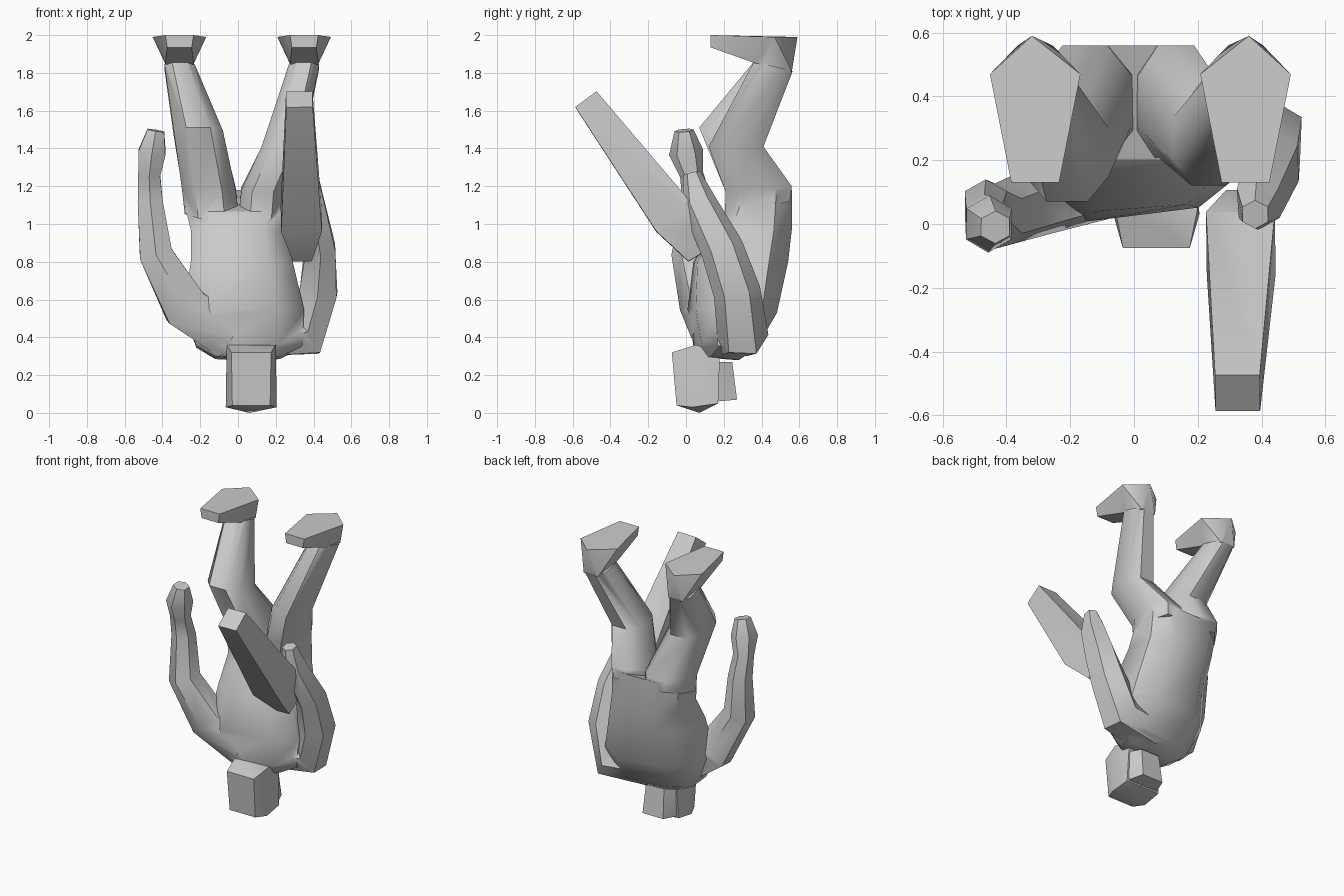
import bpy, bmesh, math
from mathutils import Vector as V

if "Cube" in bpy.data.objects:
    bpy.data.objects.remove(bpy.data.objects["Cube"])


def select(ob):
    bpy.ops.object.select_all(action='DESELECT')
    ob.select_set(True)
    bpy.context.view_layer.objects.active = ob


def smooth(ob, angle=50):
    select(ob)
    bpy.ops.object.shade_smooth_by_angle(angle=math.radians(angle))


def finish(name, bm):
    bmesh.ops.recalc_face_normals(bm, faces=bm.faces)
    me = bpy.data.meshes.new(name)
    bm.to_mesh(me)
    bm.free()
    ob = bpy.data.objects.new(name, me)
    bpy.context.collection.objects.link(ob)
    return ob


def loft(name, rings, n, square):
    """Skin a row of (centre, half axis u, half axis v) rings; square < 1 fills the corners."""
    bm = bmesh.new()
    k = 1 / math.cos(math.pi / n)

    def f(t):
        return math.copysign(abs(t * k) ** square, t)
    loops = []
    for c, u, v in rings:
        ang = [2 * math.pi * (i + 0.5) / n for i in range(n)]
        loops.append([bm.verts.new(c + u * f(math.cos(a)) + v * f(math.sin(a))) for a in ang])
    for a, b in zip(loops, loops[1:]):
        for i in range(n):
            j = (i + 1) % n
            bm.faces.new((a[i], a[j], b[j], b[i]))
    bm.faces.new(loops[0])
    bm.faces.new(loops[-1])
    return finish(name, bm)


def slices(name, secs, square=0.8):
    """Sections: centre x, half width, front y, z, back y, z, twist in y."""
    rings = []
    for cx, hw, yf, zf, yb, zb, tw in secs:
        f, b = V((cx, yf, zf)), V((cx, yb, zb))
        rings.append(((f + b) / 2, V((hw, tw, 0)), (b - f) / 2))
    return loft(name, rings, 8, square)


def limb(name, path, n=6):
    """Path points: x, y, z, half width, half depth; rings follow the path."""
    pts = [V(p[:3]) for p in path]
    rings = []
    for i, p in enumerate(path):
        t = (pts[min(i + 1, len(pts) - 1)] - pts[max(i - 1, 0)]).normalized()
        v = V((0, 1, 0))
        v = (v - t * v.dot(t)).normalized()
        rings.append((pts[i], v.cross(t) * p[3], v * p[4]))
    return loft(name, rings, n, 0.9)


def hull(name, pts):
    bm = bmesh.new()
    for p in pts:
        bm.verts.new(p)
    r = bmesh.ops.convex_hull(bm, input=bm.verts)
    bmesh.ops.delete(bm, geom=[g for g in r['geom_interior'] if isinstance(g, bmesh.types.BMVert)],
                     context='VERTS')
    return finish(name, bm)


def weld(base, parts):
    """Union parts into base so that no hidden inner walls remain."""
    for p in parts:
        select(base)
        m = base.modifiers.new("union", 'BOOLEAN')
        m.operation, m.solver, m.object = 'UNION', 'EXACT', p
        bpy.ops.object.modifier_apply(modifier=m.name)
        bpy.data.objects.remove(p)
    smooth(base)


# Head, upside down, with the hair block behind it
head = hull("head", [(0.06, 0.07, 0.0)] + [(0.07 + s * w, y, z) for s in (-1, 1) for w, y, z in (
    (0.10, -0.05, 0.04), (0.105, -0.075, 0.32), (0.135, 0.03, 0.03),
    (0.13, 0.05, 0.36), (0.13, 0.17, 0.05), (0.12, 0.18, 0.33))])
hair = hull("hair", [(0.07 + s * w, y, z) for s in (-1, 1) for w, y, z in (
    (0.12, 0.16, 0.06), (0.12, 0.16, 0.27), (0.08, 0.27, 0.07), (0.07, 0.245, 0.27))])

# Torso from neck up to hips
body = slices("body", [
    (0.05, 0.17, 0.07, 0.30, 0.27, 0.28, 0.02),
    (0.06, 0.28, 0.06, 0.36, 0.35, 0.34, 0.04),
    (0.03, 0.32, 0.03, 0.55, 0.46, 0.53, 0.04),
    (0.02, 0.27, 0.05, 0.80, 0.53, 0.80, 0.02),
    (0.0, 0.25, 0.15, 0.97, 0.56, 0.97, 0.0),
    (-0.02, 0.26, 0.20, 1.065, 0.56, 1.18, 0.0)], 0.7)
parts = [head, hair]

# Legs and feet
for s, side, hip, knee in (
        (-1, "left", (-0.14, 0.142), (-0.21, 0.13, 0.07, 1.51, 0.38, 1.45, 0)),
        (1, "right", (0.12, 0.115), (0.235, 0.11, 0.12, 1.41, 0.41, 1.41, 0))):
    ax = -0.31 if s < 0 else 0.35
    parts.append(slices(side + "_leg", [
        (*hip, 0.205, 1.03, 0.55, 1.12, 0), (hip[0] * 1.1, hip[1], 0.21, 1.17, 0.56, 1.20, 0),
        knee, (ax, 0.08, 0.36, 1.86, 0.565, 1.81, 0)]))
    parts.append(hull(side + "_foot", [(ax + 0.01 * s, 0.59, 1.99)]
                 + [(ax + k * w, y, z) for k in (-1, 1) for w, y, z in (
                     (0.142, 0.47, 1.99), (0.075, 0.13, 2.0), (0.065, 0.13, 1.935),
                     (0.075, 0.37, 1.85), (0.055, 0.56, 1.805))]))

# Arms, hands included
parts.append(limb("left_arm", [
    (-0.05, 0.14, 0.41, 0.12, 0.10), (-0.28, 0.08, 0.56, 0.12, 0.10),
    (-0.435, 0.025, 0.84, 0.088, 0.09), (-0.465, 0.06, 1.12, 0.066, 0.07),
    (-0.47, 0.03, 1.26, 0.058, 0.055), (-0.455, 0.0, 1.38, 0.072, 0.08),
    (-0.435, -0.01, 1.495, 0.045, 0.045)]))
parts.append(limb("right_arm", [
    (0.10, 0.24, 0.42, 0.12, 0.13), (0.36, 0.30, 0.42, 0.125, 0.12),
    (0.425, 0.27, 0.64, 0.10, 0.11), (0.435, 0.19, 0.87, 0.08, 0.10),
    (0.39, 0.065, 1.12, 0.065, 0.08), (0.38, 0.03, 1.27, 0.04, 0.04)]))

# Long tapering piece pointing forward from the right hand
parts.append(limb("forward_beam", [
    (0.325, -0.53, 1.66, 0.07, 0.07), (0.335, -0.06, 1.03, 0.108, 0.12),
    (0.34, 0.06, 0.83, 0.05, 0.055)], 4))

weld(body, parts)
